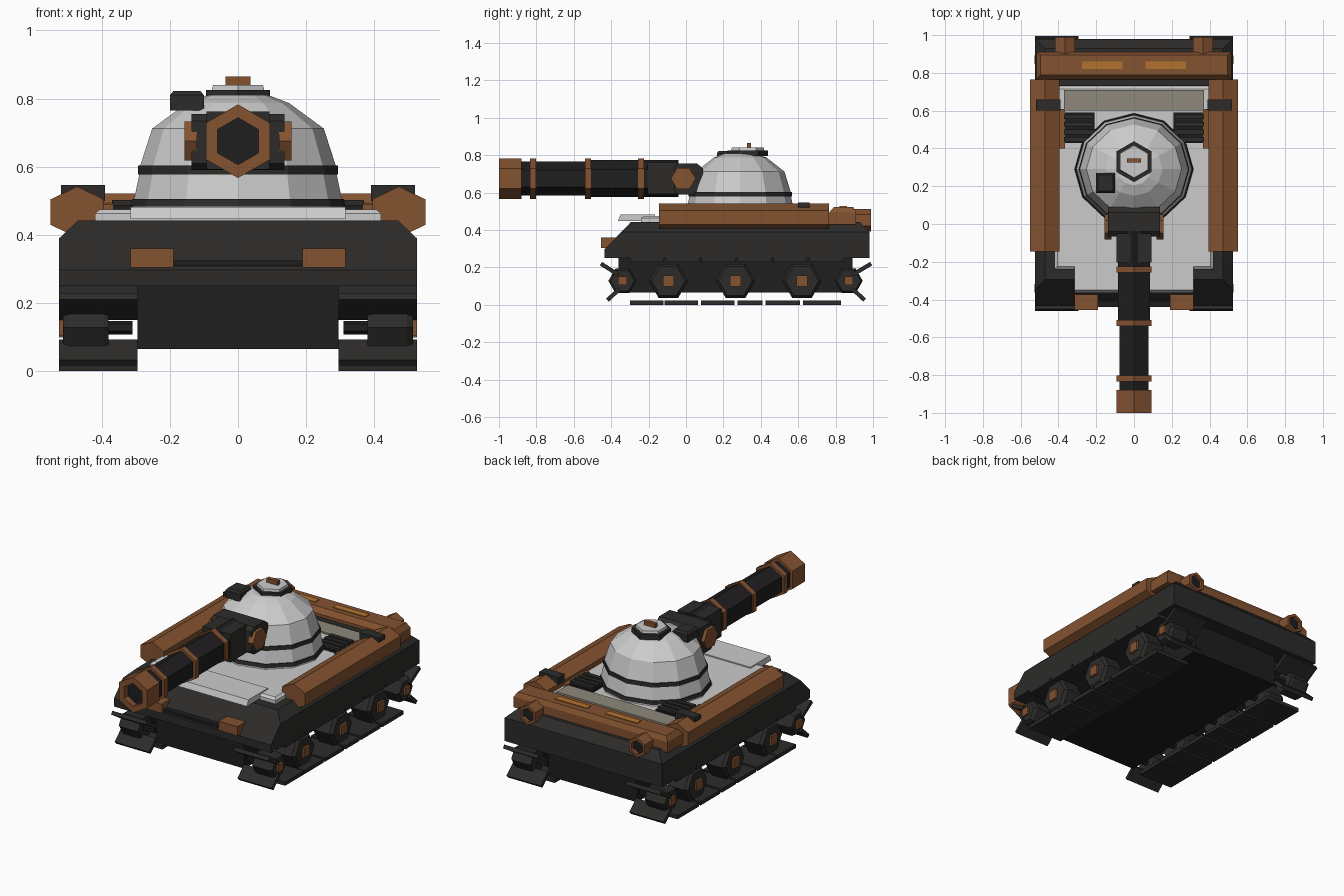
import bpy, bmesh
from math import sin, cos, pi, hypot


def material(name, c):
    m = bpy.data.materials.new(name)
    m.diffuse_color = (*c, 1)
    return m


DARK = material("dark", (0.025, 0.024, 0.023))
BLACK = material("black", (0.014, 0.013, 0.014))
RUST = material("rust", (0.23, 0.085, 0.03))
GLOW = material("amber", (0.45, 0.17, 0.03))
BEIGE = material("beige", (0.27, 0.25, 0.2))


def rings(name, loops, mat=None, mirror=False):
    """Skin a stack of equal-length vertex loops and cap both ends."""
    bm = bmesh.new()
    vs = [[bm.verts.new(p) for p in lp] for lp in loops]
    n = len(vs[0])
    for a, b in zip(vs, vs[1:]):
        for i in range(n):
            j = (i + 1) % n
            bm.faces.new((a[i], a[j], b[j], b[i]))
    bm.faces.new(vs[0][::-1])
    bm.faces.new(vs[-1])
    bmesh.ops.recalc_face_normals(bm, faces=bm.faces)
    me = bpy.data.meshes.new(name)
    bm.to_mesh(me)
    bm.free()
    ob = bpy.data.objects.new(name, me)
    bpy.context.collection.objects.link(ob)
    if mat:
        me.materials.append(mat)
    if mirror:
        ob.modifiers.new("mirror", "MIRROR")
    return ob


def loft(name, secs, mat=None, mirror=False):
    """Stack of rectangles (x0, x1, y0, y1, z)."""
    return rings(name, [[(a, c, z), (b, c, z), (b, d, z), (a, d, z)]
                        for a, b, c, d, z in secs], mat, mirror)


def box(name, x0, x1, y0, y1, z0, z1, mat=None, mirror=False):
    return loft(name, [(x0, x1, y0, y1, z0), (x0, x1, y0, y1, z1)], mat, mirror)


def turned(name, axis, u, v, prof, mat=None, n=6, phase=0, su=1, sv=1, mirror=False):
    """Turn a (radius, distance) profile about an axis through (u, v)."""
    loops = []
    for r, d in prof:
        lp = []
        for i in range(n):
            t = phase + 2 * pi * i / n
            p, q = u + r * su * sin(t), v + r * sv * cos(t)
            lp.append({"x": (d, p, q), "y": (p, d, q), "z": (p, q, d)}[axis])
        loops.append(lp)
    return rings(name, loops, mat, mirror)


def link(name, y0, z0, y1, z1, t=0.022):
    """Track plate between two points in the side plane."""
    l = hypot(y1 - y0, z1 - z0)
    dy, dz = -(z1 - z0) / l * t / 2, (y1 - y0) / l * t / 2
    pts = [(y0 - dy, z0 - dz), (y1 - dy, z1 - dz), (y1 + dy, z1 + dz), (y0 + dy, z0 + dz)]
    rings(name, [[(x, y, z) for y, z in pts] for x in (0.295, 0.525)], DARK, True)


# hull
box("lower_hull", -0.295, 0.295, -0.36, 0.89, 0.065, 0.26, BLACK)
loft("upper_hull", [(-0.525, 0.525, -0.435, 0.98, 0.25), (-0.525, 0.525, -0.435, 0.98, 0.297),
                    (-0.525, 0.525, -0.345, 0.98, 0.39), (-0.47, 0.47, -0.295, 0.93, 0.442)], DARK)
loft("deck", [(-0.42, 0.42, -0.24, 0.73, 0.44), (-0.42, 0.42, -0.24, 0.73, 0.463),
              (-0.405, 0.405, -0.225, 0.715, 0.475)])
loft("front_plate", [(-0.315, 0.315, -0.365, -0.165, 0.447), (-0.315, 0.315, -0.35, -0.165, 0.482)])
box("rear_panel", -0.37, 0.37, 0.6, 0.71, 0.47, 0.485, BEIGE)
box("rear_gap_strip", -0.4, 0.4, 0.73, 0.78, 0.44, 0.475, DARK)

# engine grilles
box("grille_base", 0.21, 0.375, 0.43, 0.59, 0.47, 0.488, BLACK, True)
for i in range(4):
    y = 0.435 + i * 0.04
    box("grille_slat", 0.215, 0.37, y, y + 0.025, 0.485, 0.502, DARK, True)

# front tow blocks and bar
box("tow_block", 0.19, 0.315, -0.455, -0.37, 0.305, 0.36, RUST, True)
box("tow_bar", -0.19, 0.19, -0.44, -0.4, 0.308, 0.325, BLACK)

# side rails, brackets and rear bar
turned("side_rail", "y", 0.472, 0.467, [(0.075, -0.145), (0.075, 0.765)], RUST, su=1.2, mirror=True)
box("rail_step", 0.365, 0.41, 0.4, 0.61, 0.445, 0.49, RUST, True)
box("rail_clamp", 0.39, 0.52, 0.6, 0.66, 0.5, 0.546, DARK, True)
loft("rear_bar", [(-0.515, 0.515, 0.765, 0.91, 0.43), (-0.515, 0.515, 0.765, 0.91, 0.493),
                  (-0.495, 0.495, 0.79, 0.895, 0.522)], RUST)
box("rear_lamp", 0.06, 0.275, 0.82, 0.86, 0.515, 0.527, GLOW, True)
turned("exhaust", "y", 0.365, 0.452, [(0.06, 0.86), (0.06, 0.99), (0.042, 0.99), (0.042, 0.965)],
       RUST, mirror=True)
turned("exhaust_core", "y", 0.365, 0.452, [(0.042, 0.95), (0.042, 0.97)], BLACK, mirror=True)

# wheels with square hubs
for y, r, h in ((-0.34, 0.075, 0.033), (-0.094, 0.105, 0.041), (0.265, 0.105, 0.041),
                (0.62, 0.105, 0.041), (0.87, 0.075, 0.033)):
    turned("wheel", "x", y, 0.128, [(r * 0.92, 0.38), (r, 0.395), (r, 0.495), (r * 0.85, 0.513)],
           DARK, phase=pi / 6, mirror=True)
    turned("axle", "x", y, 0.128, [(0.02, 0.31), (0.02, 0.385)], BLACK, mirror=True)
    turned("wheel_hub", "x", y, 0.128, [(h, 0.5), (h, 0.526)], RUST, n=4, phase=pi / 4, mirror=True)

# track links: ground run, return run and angled ends
for a, b in ((-0.3, -0.12), (-0.115, 0.065), (0.08, 0.26), (0.275, 0.41), (0.425, 0.61), (0.625, 0.83)):
    link("ground_link", a, 0.011, b, 0.011)
for i in range(6):
    y = -0.3 + i * 0.192
    link("return_link", y, 0.24, y + 0.18, 0.24)
link("front_upper_link", -0.455, 0.22, -0.36, 0.16)
link("front_lower_link", -0.42, 0.025, -0.355, 0.085)
link("rear_upper_link", 0.89, 0.16, 0.99, 0.22)
link("rear_lower_link", 0.89, 0.085, 0.955, 0.025)

# turret
TY, S = 0.29, 0.94
turned("turret_base", "z", 0, TY, [(0.312, 0.47), (0.305, 0.505), (0.288, 0.585)], n=12, sv=S)
turned("base_ring", "z", 0, TY, [(0.315, 0.483), (0.311, 0.505)], DARK, n=12, sv=S)
turned("dome_ring", "z", 0, TY, [(0.293, 0.578), (0.293, 0.603)], DARK, n=12, sv=S)
turned("dome", "z", 0, TY, [(0.288, 0.6), (0.252, 0.712), (0.15, 0.787), (0.09, 0.81)], n=12, sv=S)

# hatch and sight
turned("hatch_ring", "z", 0, 0.33, [(0.108, 0.795), (0.108, 0.826)], DARK)
turned("hatch_lid", "z", 0, 0.33, [(0.09, 0.82), (0.085, 0.84)])
box("hatch_handle", -0.037, 0.037, 0.325, 0.348, 0.835, 0.865, RUST)
loft("sight", [(-0.2, -0.1, 0.165, 0.27, 0.765), (-0.2, -0.1, 0.165, 0.27, 0.81),
               (-0.19, -0.11, 0.175, 0.26, 0.822)], DARK)

# gun
GZ = 0.675
rings("mantlet", [[(x, y, z) for y, z in ((-0.065, 0.61), (-0.04, 0.59), (0.09, 0.59),
                                         (0.09, 0.73), (0.06, 0.755), (-0.04, 0.755), (-0.065, 0.735))]
                  for x in (-0.137, 0.137)], DARK)
turned("trunnion", "x", -0.015, GZ, [(0.066, 0.12), (0.066, 0.157)], RUST, phase=pi / 6, mirror=True)
box("gun_collar", -0.092, 0.092, -0.205, -0.05, 0.592, 0.762, DARK)
turned("barrel", "y", 0, GZ, [(0.099, -0.04), (0.099, -0.52), (0.09, -0.52), (0.09, -0.9)], BLACK)
for y in (-0.835, -0.54, -0.257):
    turned("barrel_band", "y", 0, GZ, [(0.108, y), (0.108, y + 0.033)], RUST)
turned("muzzle", "y", 0, GZ, [(0.108, -0.88), (0.108, -1), (0.069, -1), (0.069, -0.96)], RUST)
turned("muzzle_bore", "y", 0, GZ, [(0.069, -0.95), (0.069, -0.965)], BLACK)
